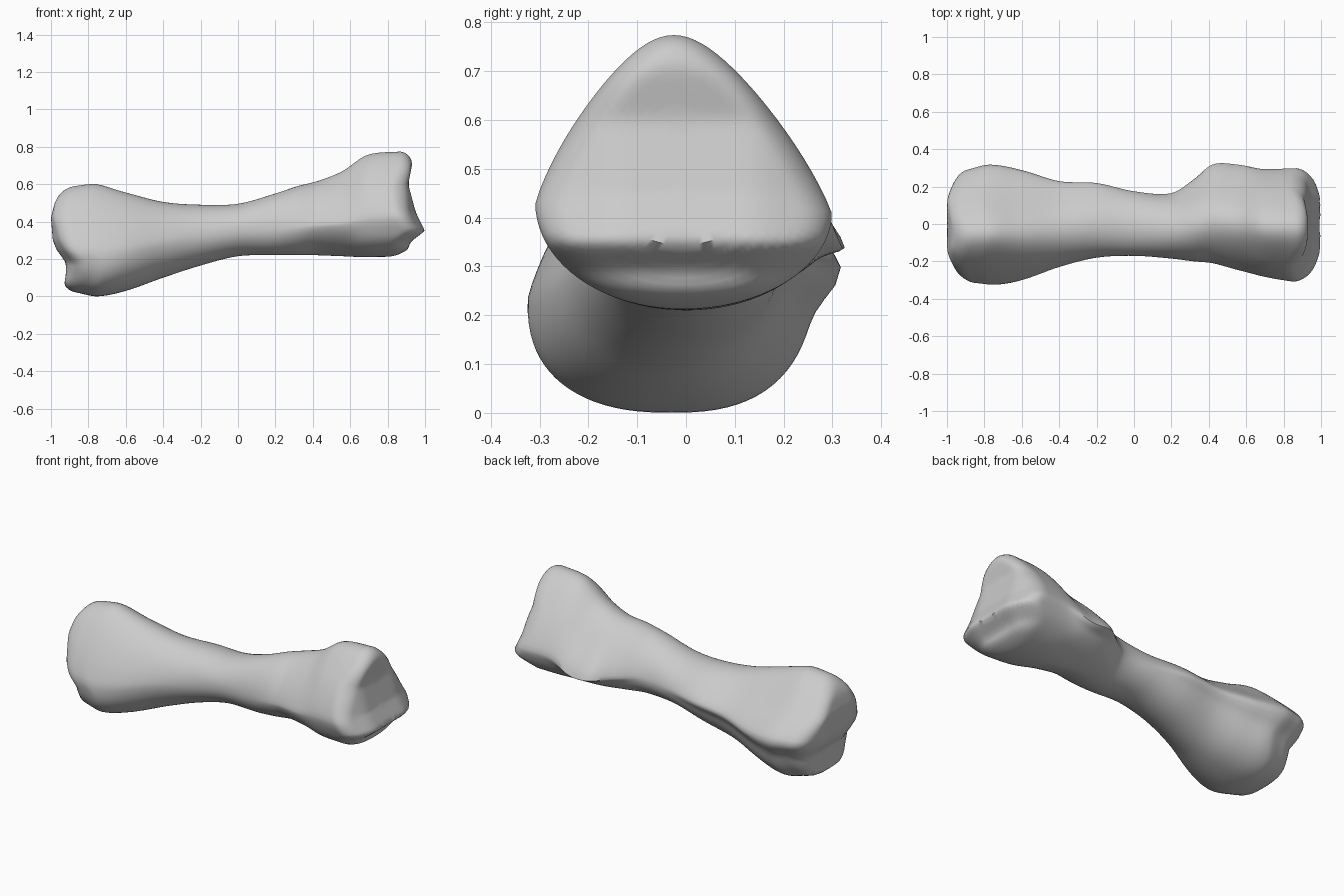
import bpy
import bmesh
import math

cube = bpy.data.objects.get("Cube")
if cube:
    bpy.data.objects.remove(cube, do_unlink=True)

SIDES = 80
STEPS = 7
CAP_STEPS = 16
INSET = 0.06

# Sections along the shaft: x, front y, back y, bottom z, top z,
# widest z at front, widest z at back, crown taper, belly power, back ridge
SECTIONS = [
    (-.9, -.315, .245, .02, .59, .24, .3, .42, 2.4, .05),
    (-.78, -.325, .265, 0, .6, .235, .3, .42, 2.5, .055),
    (-.6, -.3, .24, .03, .555, .25, .3, .36, 2.3, .05),
    (-.4, -.23, .2, .1, .505, .29, .32, .22, 2, .03),
    (-.2, -.18, .2, .165, .49, .32, .34, .1, 2, .02),
    (0, -.17, .175, .215, .495, .35, .35, .08, 2, 0),
    (.2, -.185, .165, .22, .55, .36, .36, .12, 2, 0),
    (.32, -.2, .22, .22, .59, .37, .35, .2, 1.8, .02),
    (.42, -.21, .27, .22, .615, .38, .34, .28, 1.6, .05),
    (.55, -.245, .28, .215, .665, .39, .34, .35, 1.6, .04),
    (.7, -.28, .285, .21, .755, .42, .4, .4, 2, .01),
    (.9, -.31, .3, .212, .775, .43, .41, .42, 2, 0),
]

# Outline of each knuckle end, as (z, x)
RIGHT_END = [(.2, .86), (.25, .91), (.29, .92), (.32, .96), (.35, 1),
             (.45, .95), (.6, .91), (.7, .93), (.78, .93)]
LEFT_END = [(0, -.92), (.06, -.93), (.12, -.92), (.18, -.92), (.25, -.97),
            (.3, -.99), (.42, -1), (.5, -.98), (.6, -.93)]


def smooth(t):
    t = min(max(t, 0), 1)
    return t * t * (3 - 2 * t)


def end_x(outline, y, z):
    """End outline at a height, rounded back towards the front and back."""
    x = outline[-1][1]
    for (za, xa), (zb, xb) in zip(outline, outline[1:]):
        if z <= zb:
            x = xa + (xb - xa) * max(0, z - za) / (zb - za)
            break
    return x - math.copysign(.045 * smooth((abs(y) - .12) / .18), x)


def blend_sections(i, t):
    """Smooth interpolation between section i and the next."""
    last = len(SECTIONS) - 1
    a, b = SECTIONS[i], SECTIONS[i + 1]
    before, after = SECTIONS[max(i - 1, 0)], SECTIONS[min(i + 2, last)]
    span = b[0] - a[0]
    result = []
    for p, q, r, s in zip(before, a, b, after):
        m0 = (r - p) / (b[0] - before[0]) * span
        m1 = (s - q) / (after[0] - a[0]) * span
        result.append(q + (r - q) * smooth(t) + m0 * t * (1 - t) ** 2
                      - m1 * t * t * (1 - t))
    return result


def ring_points(section):
    """Closed section with a tapering crown, full belly and back ridge."""
    x, front, back, bottom, top, zf, zb, taper, belly, ridge = section
    points = []
    for k in range(SIDES):
        angle = 2 * math.pi * k / SIDES
        c, s = math.cos(angle), math.sin(angle)
        power = 1 if s >= 0 else 2 / belly
        side = math.copysign(abs(c) ** power, c)
        rise = math.copysign(abs(s) ** power, s)
        wide = zf + (zb - zf) * (side + 1) / 2
        z = wide + rise * ((top - wide) if s >= 0 else (wide - bottom))
        up = max(rise, 0)
        y = (front + back) / 2 + (back - front) / 2 * side * (1 - taper * up)
        y -= .02 * up
        # The ridge is undercut below and fades gently above
        reach = .4 if s >= 0 else .16
        y += ridge * math.exp(-(math.atan2(s, c) / reach) ** 2)
        # The knuckles lean to follow the uneven end outlines
        outline, sign = (RIGHT_END, 1) if x > 0 else (LEFT_END, -1)
        lean = smooth((abs(x) - .55) / .35)
        target = end_x(outline, y, z) - sign * INSET
        points.append((x + lean * (target - sign * .9), y, z))
    return points


def cap_rings(points, outline, sign):
    """Shrinking rings that round one end over onto its outline."""
    cy = sum(p[1] for p in points) / SIDES
    cz = sum(p[2] for p in points) / SIDES
    rings = []
    for step in range(1, CAP_STEPS):
        turn = step / CAP_STEPS
        scale = 1 - turn ** 1.4
        depth = INSET * max(0, 1 - turn * 3) ** 2
        ring = []
        for _, y, z in points:
            ny, nz = cy + (y - cy) * scale, cz + (z - cz) * scale
            ring.append((end_x(outline, ny, nz) - sign * depth, ny, nz))
        rings.append(ring)
    return rings, (end_x(outline, cy, cz), cy, cz)


# Shaft rings and both caps
shaft = []
for i in range(len(SECTIONS) - 1):
    for step in range(STEPS):
        shaft.append(ring_points(blend_sections(i, step / STEPS)))
shaft.append(ring_points(SECTIONS[-1]))
left_cap, left_tip = cap_rings(shaft[0], LEFT_END, -1)
right_cap, right_tip = cap_rings(shaft[-1], RIGHT_END, 1)

# Skin the rings into one closed surface
bm = bmesh.new()
rings = [[bm.verts.new(p) for p in ring]
         for ring in left_cap[::-1] + shaft + right_cap]
for a, b in zip(rings, rings[1:]):
    for k in range(SIDES):
        n = (k + 1) % SIDES
        bm.faces.new((a[k], a[n], b[n], b[k]))
for ring, tip in ((rings[0], left_tip), (rings[-1], right_tip)):
    centre = bm.verts.new(tip)
    for k in range(SIDES):
        bm.faces.new((ring[k], ring[(k + 1) % SIDES], centre))
bmesh.ops.recalc_face_normals(bm, faces=bm.faces[:])
mesh = bpy.data.meshes.new("bone")
bm.to_mesh(mesh)
bm.free()

bone = bpy.data.objects.new("bone", mesh)
bpy.context.collection.objects.link(bone)

# Plain grey surface
grey = bpy.data.materials.new("light_grey")
grey.use_nodes = True
colour = (.6, .6, .6, 1)
grey.diffuse_color = colour
grey.node_tree.nodes["Principled BSDF"].inputs["Base Color"].default_value = colour
mesh.materials.append(grey)

# Soften the worn surface and keep the ridges readable
worn = bone.modifiers.new("worn_surface", "SMOOTH")
worn.factor = .4
worn.iterations = 2
bpy.ops.object.select_all(action="DESELECT")
bone.select_set(True)
bpy.context.view_layer.objects.active = bone
bpy.ops.object.shade_smooth_by_angle(angle=math.radians(60))
